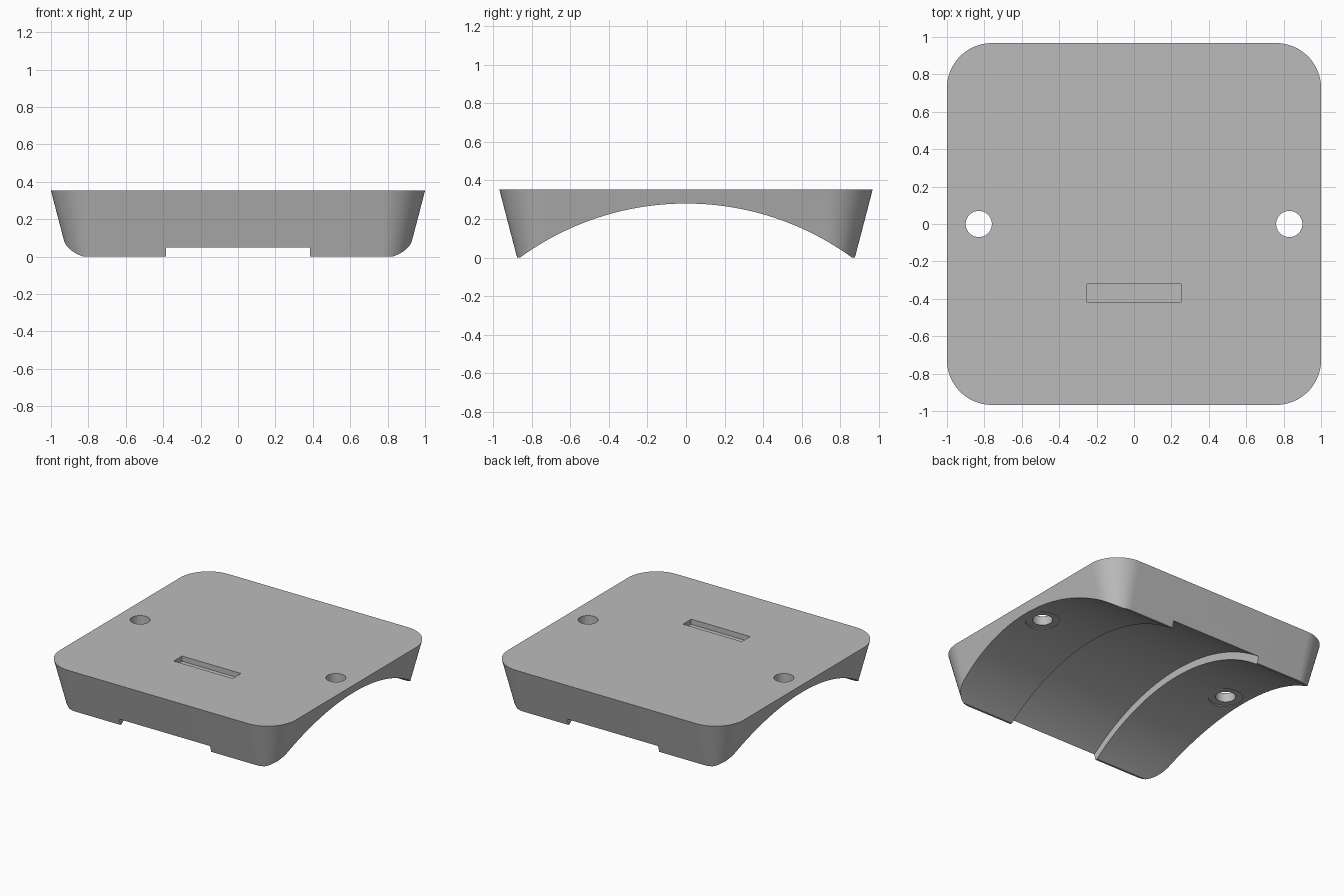
import bpy, math
from mathutils import Matrix

if "Cube" in bpy.data.objects:
    bpy.data.objects.remove(bpy.data.objects["Cube"])

HEIGHT = 0.352
HALF_X, HALF_Y = 1.0, 0.967
CORNER = 0.24          # corner radius at the top
DRAFT = 0.092          # inward taper from top to bottom
ARCH_Z = -1.18         # axis of the arched underside
ARCH_R = 1.46


def rounded_outline(inset, z, steps=24):
    """Rounded rectangle, offset inwards from the top outline."""
    r = CORNER - inset
    cx, cy = HALF_X - CORNER, HALF_Y - CORNER
    points = []
    for quarter, (sx, sy) in enumerate([(1, 1), (-1, 1), (-1, -1), (1, -1)]):
        for i in range(steps + 1):
            a = (quarter + i / steps) * math.pi / 2
            points.append((sx * cx + r * math.cos(a), sy * cy + r * math.sin(a), z))
    return points


def make_slab():
    bottom = rounded_outline(DRAFT, 0)
    top = rounded_outline(0, HEIGHT)
    n = len(top)
    faces = [list(range(n))[::-1], list(range(n, 2 * n))]
    faces += [[i, (i + 1) % n, n + (i + 1) % n, n + i] for i in range(n)]
    mesh = bpy.data.meshes.new("mounting_plate")
    mesh.from_pydata(bottom + top, [], faces)
    obj = bpy.data.objects.new("mounting_plate", mesh)
    bpy.context.collection.objects.link(obj)
    return obj


def cylinder(radius, depth, location, axis="Z", sides=64):
    turn = (0, math.pi / 2, 0) if axis == "X" else (0, 0, 0)
    bpy.ops.mesh.primitive_cylinder_add(vertices=sides, radius=radius, depth=depth,
                                        location=location, rotation=turn)
    return bpy.context.object


def box(size, location):
    bpy.ops.mesh.primitive_cube_add(size=1, location=location)
    obj = bpy.context.object
    obj.data.transform(Matrix.Diagonal((*size, 1)))
    return obj


def cut(target, cutter):
    cutter.hide_render = True
    mod = target.modifiers.new("cut", "BOOLEAN")
    mod.operation = "DIFFERENCE"
    mod.solver = "EXACT"
    mod.object = cutter
    bpy.context.view_layer.objects.active = target
    bpy.ops.object.modifier_apply(modifier=mod.name)
    bpy.data.objects.remove(cutter)


plate = make_slab()

# Arched underside and the deeper strap channel across its middle
cut(plate, cylinder(ARCH_R, 3, (0, 0, ARCH_Z), "X", 256))
cut(plate, cylinder(ARCH_R + 0.056, 0.77, (0, 0, ARCH_Z), "X", 256))

# Screw holes with shallow seats underneath
for side in (-1, 1):
    cut(plate, cylinder(0.12, 0.283, (side * 0.83, 0, 0.1415)))
    cut(plate, cylinder(0.07, 1, (side * 0.83, 0, 0.2)))

# Shallow slot in the top
cut(plate, box((0.5, 0.1, 0.08), (0, -0.37, HEIGHT)))

# Single grey finish
grey = bpy.data.materials.new("plain_grey")
grey.use_nodes = True
colour = (0.5, 0.5, 0.5, 1)
grey.diffuse_color = colour
grey.node_tree.nodes["Principled BSDF"].inputs["Base Color"].default_value = colour
plate.data.materials.clear()
plate.data.materials.append(grey)

bpy.ops.object.select_all(action="DESELECT")
plate.select_set(True)
bpy.context.view_layer.objects.active = plate
bpy.ops.object.shade_smooth_by_angle(angle=math.radians(25))
